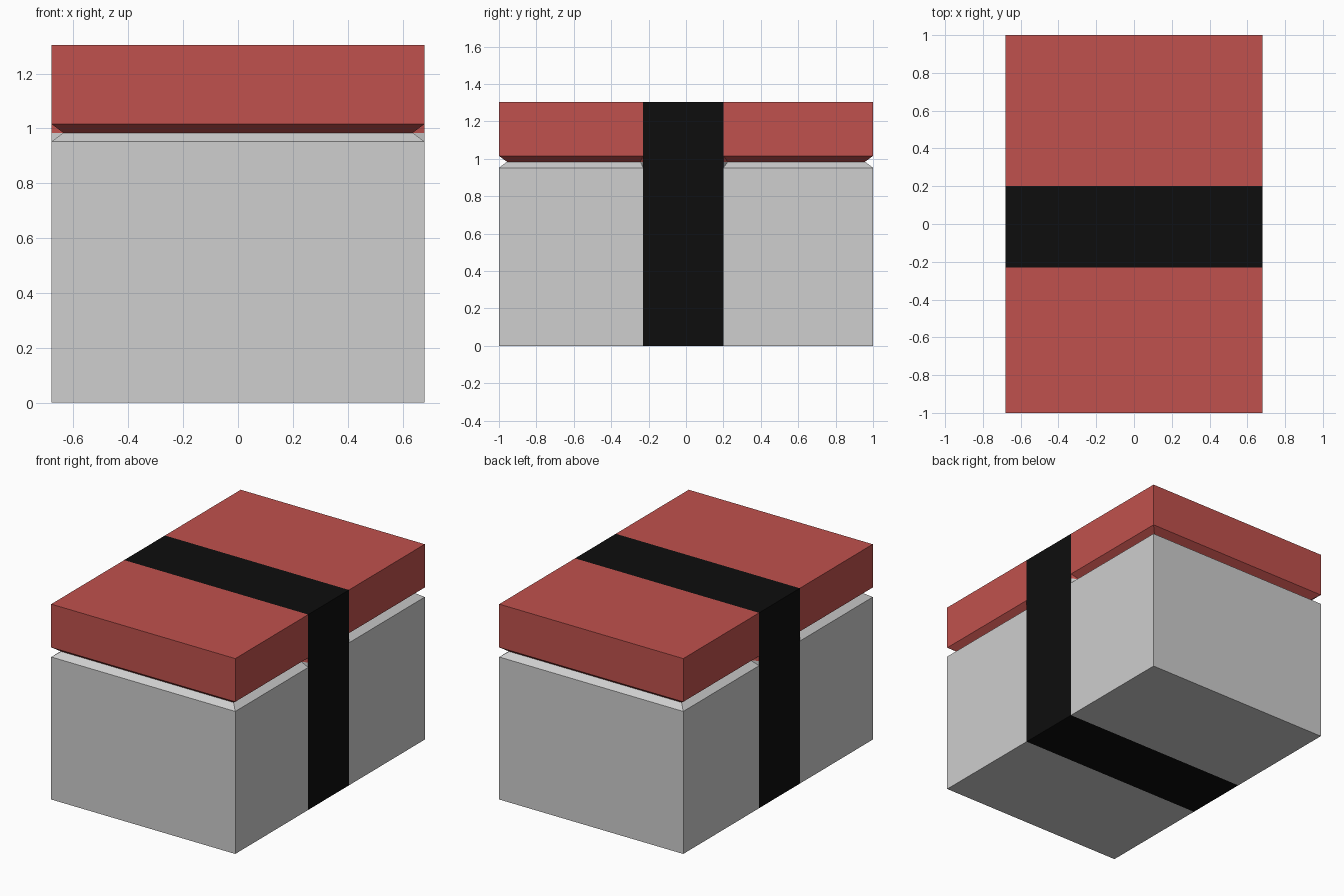
import bpy, bmesh

if "Cube" in bpy.data.objects:
    bpy.data.objects.remove(bpy.data.objects["Cube"])

W, L = 0.68, 1.0            # half width and half length
B0, B1 = -0.23, 0.20        # strap limits along y
Z_BODY, Z_SEAM, Z_LID, Z_TOP = 0.952, 0.984, 1.016, 1.305
INSET = 0.043               # depth of the groove under the lid


def material(name, rgb):
    m = bpy.data.materials.new(name)
    m.diffuse_color = (*rgb, 1)
    m.use_nodes = True
    m.node_tree.nodes["Principled BSDF"].inputs["Base Color"].default_value = m.diffuse_color
    return m


grey = material("light grey", (0.62, 0.62, 0.62))
red = material("red", (0.53, 0.083, 0.074))
black = material("black", (0.004, 0.004, 0.004))


def outline(inset):
    """Box outline, inset everywhere except where the strap crosses."""
    x, y = W - inset, L - inset
    right = [(x, -y), (x, B0 - inset * 0.3), (W, B0),
             (W, B1), (x, B1 + inset * 0.55), (x, y)]
    return right + [(-px, py) for px, py in reversed(right)]


def box_part(name, colour, rings, cap_z):
    """Stack outlines into walls and close the outer end with three strips."""
    bm = bmesh.new()
    loops = [[bm.verts.new((x, y, z)) for x, y in outline(i)] for z, i in rings]
    for a, b in zip(loops, loops[1:]):
        for i in range(12):
            j = (i + 1) % 12
            face = bm.faces.new((a[i], a[j], b[j], b[i]))
            face.material_index = int(i in (2, 8))
    # cap: plain, strap, plain
    cap = next(l for l, (z, i) in zip(loops, rings) if z == cap_z)
    for k, (i, j) in enumerate(((0, 2), (2, 3), (3, 5))):
        face = bm.faces.new((cap[i], cap[j], cap[11 - j], cap[11 - i]))
        face.material_index = int(k == 1)
    bmesh.ops.remove_doubles(bm, verts=bm.verts[:], dist=1e-5)
    bmesh.ops.recalc_face_normals(bm, faces=bm.faces[:])
    mesh = bpy.data.meshes.new(name)
    bm.to_mesh(mesh)
    bm.free()
    mesh.materials.append(colour)
    mesh.materials.append(black)
    bpy.context.collection.objects.link(bpy.data.objects.new(name, mesh))


# Box body with chamfered upper rim, and lid with chamfered lower rim
box_part("box_body", grey, [(0, 0), (Z_BODY, 0), (Z_SEAM, INSET)], 0)
box_part("box_lid", red, [(Z_SEAM, INSET), (Z_LID, 0), (Z_TOP, 0)], Z_TOP)
